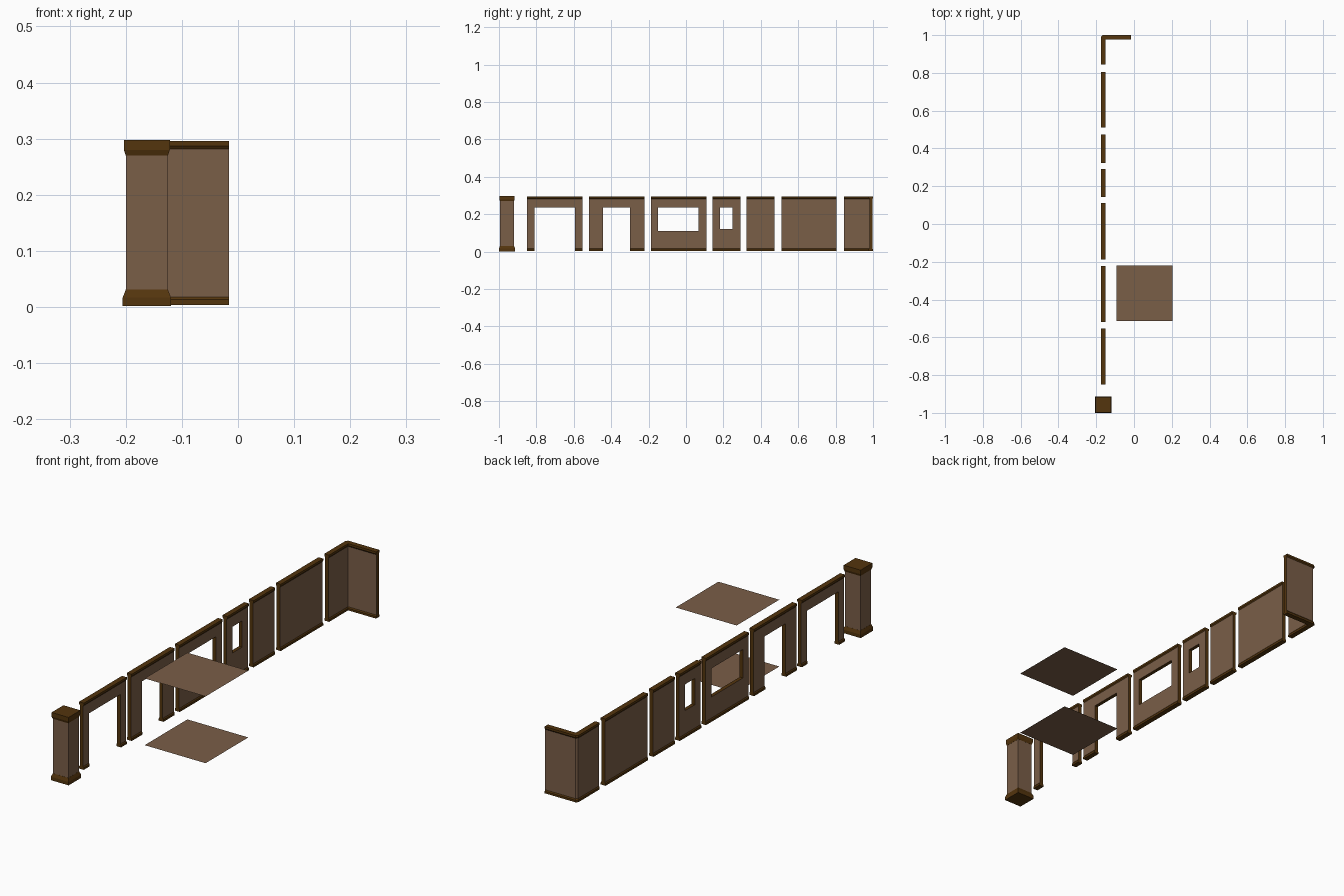
import bpy, bmesh

cube = bpy.data.objects.get("Cube")
if cube:
    bpy.data.objects.remove(cube, do_unlink=True)


def make_material(name, rgb):
    mat = bpy.data.materials.new(name)
    mat.use_nodes = True
    mat.diffuse_color = (*rgb, 1)
    mat.node_tree.nodes["Principled BSDF"].inputs["Base Color"].default_value = (*rgb, 1)
    return mat


PANEL = make_material("panel brown", (0.195, 0.112, 0.064))
TRIM = make_material("dark wood trim", (0.088, 0.035, 0.004))

WALL_X = -0.1625      # centre line of the wall row
BODY, EDGE = 0.008, 0.0115   # half thickness of panels and trim
LOW, HIGH = 0.004, 0.296


def finish(name, bm, mats):
    bmesh.ops.recalc_face_normals(bm, faces=bm.faces)
    mesh = bpy.data.meshes.new(name)
    bm.to_mesh(mesh)
    bm.free()
    for mat in mats:
        mesh.materials.append(mat)
    obj = bpy.data.objects.new(name, mesh)
    bpy.context.collection.objects.link(obj)
    return obj


def loft(name, layers, mats, pick=None):
    """Join horizontal outlines, given as (z, points), into a closed solid."""
    bm = bmesh.new()
    rings = [[bm.verts.new((x, y, z)) for x, y in pts] for z, pts in layers]
    n = len(rings[0])
    for a, b in zip(rings, rings[1:]):
        for i in range(n):
            j = (i + 1) % n
            bm.faces.new((a[i], a[j], b[j], b[i]))
    bm.faces.new(rings[0])
    bm.faces.new(rings[-1])
    bm.normal_update()
    if pick:
        for face in bm.faces:
            face.material_index = pick(face)
    return finish(name, bm, mats)


def rect(cx, cy, hx, hy):
    return [(cx - hx, cy - hy), (cx + hx, cy - hy), (cx + hx, cy + hy), (cx - hx, cy + hy)]


def skirting_and_rail(name, outline, spans=None):
    """Bottom and top trims that taper towards the panel; outline(half, span)."""
    spans = spans or [None]
    for i, span in enumerate(spans):
        loft(f"{name}_skirting_{i + 1}", [(LOW, outline(EDGE, span)), (LOW + 0.009, outline(EDGE, span)),
             (LOW + 0.014, outline(BODY, span))], [TRIM])
    full = (spans[0][0], spans[-1][1]) if spans[0] else None
    loft(f"{name}_rail", [(HIGH - 0.014, outline(BODY, full)), (HIGH - 0.009, outline(EDGE, full)),
         (HIGH, outline(EDGE, full))], [TRIM])


def straight(half, span):
    return rect(WALL_X, (span[0] + span[1]) / 2, half, (span[1] - span[0]) / 2)


def wall(name, y0, y1, hole=None):
    """Flat panel, optionally with an opening (y0, y1, z0, z1)."""
    zb, zt = LOW + 0.002, HIGH - 0.002
    ys, zs = [y0, y1], [zb, zt]
    if hole:
        a, b, c, d = hole
        ys = [y0, a, b, y1]
        zs = [zb, c, d, zt] if c > zb else [zb, d, zt]
    bm = bmesh.new()
    for ya, yb in zip(ys, ys[1:]):
        for za, zc in zip(zs, zs[1:]):
            if hole and ya == hole[0] and zc == hole[3]:
                continue
            bm.faces.new([bm.verts.new((WALL_X - BODY, y, z))
                          for y, z in ((ya, za), (yb, za), (yb, zc), (ya, zc))])
    bmesh.ops.remove_doubles(bm, verts=bm.verts, dist=1e-5)
    out = bmesh.ops.extrude_face_region(bm, geom=bm.faces[:], use_keep_orig=True)
    moved = [v for v in out["geom"] if isinstance(v, bmesh.types.BMVert)]
    bmesh.ops.translate(bm, verts=moved, vec=(2 * BODY, 0, 0))
    bm.normal_update()
    # ends and reveals take the trim colour
    for face in bm.faces:
        face.material_index = int(abs(face.normal.x) < 0.5)
    finish(name, bm, [PANEL, TRIM])
    doorway = hole and hole[2] <= LOW
    spans = [(y0, hole[0]), (hole[1], y1)] if doorway else [(y0, y1)]
    skirting_and_rail(name, straight, spans)


# Row of straight walls
wall("wide_doorway_wall", -0.85, -0.553, (-0.81, -0.593, 0, 0.235))
wall("narrow_doorway_wall", -0.519, -0.222, (-0.444, -0.3, 0, 0.235))
wall("wide_window_wall", -0.187, 0.11, (-0.15, 0.067, 0.11, 0.235))
wall("small_window_wall", 0.142, 0.291, (0.182, 0.249, 0.12, 0.235))
wall("short_wall", 0.324, 0.473)
wall("long_wall", 0.511, 0.805)


# Corner wall with a clipped outer edge
def corner(half, span=None):
    start, end, cy, clip = 0.845, -0.016, 0.9885, 0.008
    xi, xo = WALL_X + half, WALL_X - half
    return [(xi, start), (xi, cy - half), (end, cy - half), (end, cy + half),
            (xo + clip, cy + half), (xo, cy + half - clip), (xo, start)]


def corner_colour(face):
    c = face.calc_center_median()
    return int(c.y < 0.8451 or c.x > -0.0161)


loft("corner_wall", [(LOW + 0.002, corner(BODY)), (HIGH - 0.002, corner(BODY))],
     [PANEL, TRIM], corner_colour)
skirting_and_rail("corner_wall", corner)


# Square post with flared base and cap
def post(half):
    return rect(WALL_X, -0.957, half, half)


loft("post_shaft", [(0.02, post(0.037)), (0.28, post(0.037))], [PANEL])
loft("post_base", [(0.002, post(0.043)), (0.017, post(0.043)), (0.031, post(0.0375))], [TRIM])
loft("post_cap", [(0.27, post(0.0375)), (0.28, post(0.041)), (0.298, post(0.041))], [TRIM])

# Floor and ceiling sheets
for name, z in (("floor", 0), ("ceiling", 0.292)):
    bm = bmesh.new()
    bm.faces.new([bm.verts.new((x, y, z)) for x, y in rect(0.056, -0.367, 0.1475, 0.1475)])
    sheet = finish(name, bm, [PANEL])
    if name == "ceiling":
        sheet.data.flip_normals()
